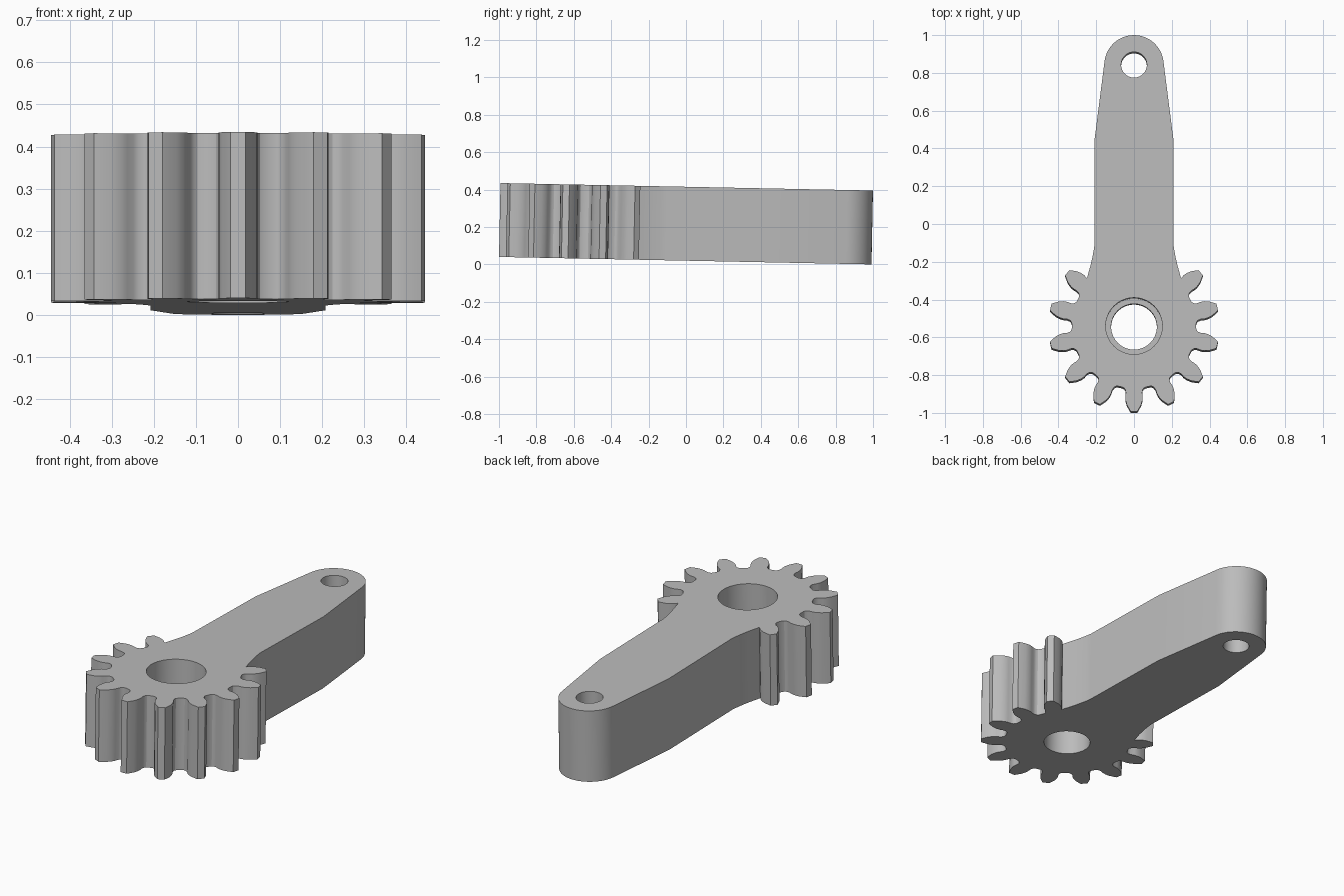
import bpy, bmesh, math

if "Cube" in bpy.data.objects:
    bpy.data.objects.remove(bpy.data.objects["Cube"])

THICK = 0.395
HUB_Y = -0.548
TEETH = 14
END_Y, END_R = 0.835, 0.157

metal = bpy.data.materials.new("grey metal")
metal.diffuse_color = (0.5, 0.5, 0.5, 1)
metal.use_nodes = True
metal.node_tree.nodes["Principled BSDF"].inputs["Base Color"].default_value = metal.diffuse_color

# half tooth: (half width, distance from hub centre), valley to tip
FLANK = [(0.062, 0.3235), (0.052, 0.329), (0.046, 0.338), (0.043, 0.352),
         (0.046, 0.373), (0.045, 0.392), (0.038, 0.417), (0.018, 0.452)]


def tooth_point(k, u, r):
    """Point on tooth k, counted anticlockwise from straight down."""
    a = k * 2 * math.pi / TEETH
    return (r * math.sin(a) + u * math.cos(a),
            HUB_Y - r * math.cos(a) + u * math.sin(a))


# right half of the outline: gear teeth from the lowest tooth upwards
half = [tooth_point(0, u, r) for u, r in reversed(FLANK)]
for k in range(1, 6):
    half += [tooth_point(k, -u, r) for u, r in FLANK]
    down = list(reversed(FLANK))
    half += [tooth_point(k, u, r) for u, r in (down if k < 5 else down[:5])]

# flared shoulder, straight sides and taper of the arm
half += [(0.243, -0.272), (0.231, -0.23), (0.220, -0.183),
         (0.212, -0.14), (0.208, -0.11), (0.208, 0.445)]
# rounded arm end
start = math.radians(7)
for i in range(17):
    a = start + (math.pi / 2 - start) * i / 16
    half.append((END_R * math.cos(a), END_Y + END_R * math.sin(a)))
half[-1] = (0, END_Y + END_R)
outline = half + [(-x, y) for x, y in reversed(half[:-1])]

# extruded body
bm = bmesh.new()
face = bm.faces.new([bm.verts.new((x, y, 0)) for x, y in outline])
ext = bmesh.ops.extrude_face_region(bm, geom=[face])
bmesh.ops.translate(bm, vec=(0, 0, THICK),
                    verts=[g for g in ext["geom"] if isinstance(g, bmesh.types.BMVert)])
bmesh.ops.recalc_face_normals(bm, faces=bm.faces)
mesh = bpy.data.meshes.new("gear_arm")
bm.to_mesh(mesh)
bm.free()
mesh.materials.append(metal)
arm = bpy.data.objects.new("gear_arm", mesh)
bpy.context.collection.objects.link(arm)


def drill(name, y, radius, z0, z1):
    """Cut a round upright hole in the arm."""
    bpy.ops.mesh.primitive_cylinder_add(vertices=64, radius=radius, depth=z1 - z0,
                                        location=(0, y, (z0 + z1) / 2))
    cutter = bpy.context.object
    cutter.name = name
    cutter.hide_render = True
    cutter.data.materials.append(metal)
    mod = arm.modifiers.new(name, 'BOOLEAN')
    mod.operation = 'DIFFERENCE'
    mod.solver = 'EXACT'
    mod.object = cutter
    bpy.context.view_layer.objects.active = arm
    bpy.ops.object.modifier_apply(modifier=name)
    bpy.data.objects.remove(cutter)


# shaft bore with a wider upper seat, and the link hole at the arm end
drill("shaft_bore", HUB_Y, 0.121, -0.1, THICK + 0.1)
drill("bearing_seat", HUB_Y, 0.15, 0.2, THICK + 0.1)
drill("link_hole", END_Y, 0.068, -0.1, THICK + 0.1)

bpy.ops.object.select_all(action='DESELECT')
arm.select_set(True)
bpy.context.view_layer.objects.active = arm
bpy.ops.object.shade_smooth_by_angle(angle=math.radians(25))

# slight lean so the gear end sits higher
arm.rotation_euler = (-0.02, 0, 0)
arm.location = (0, 0, 0.0199)
